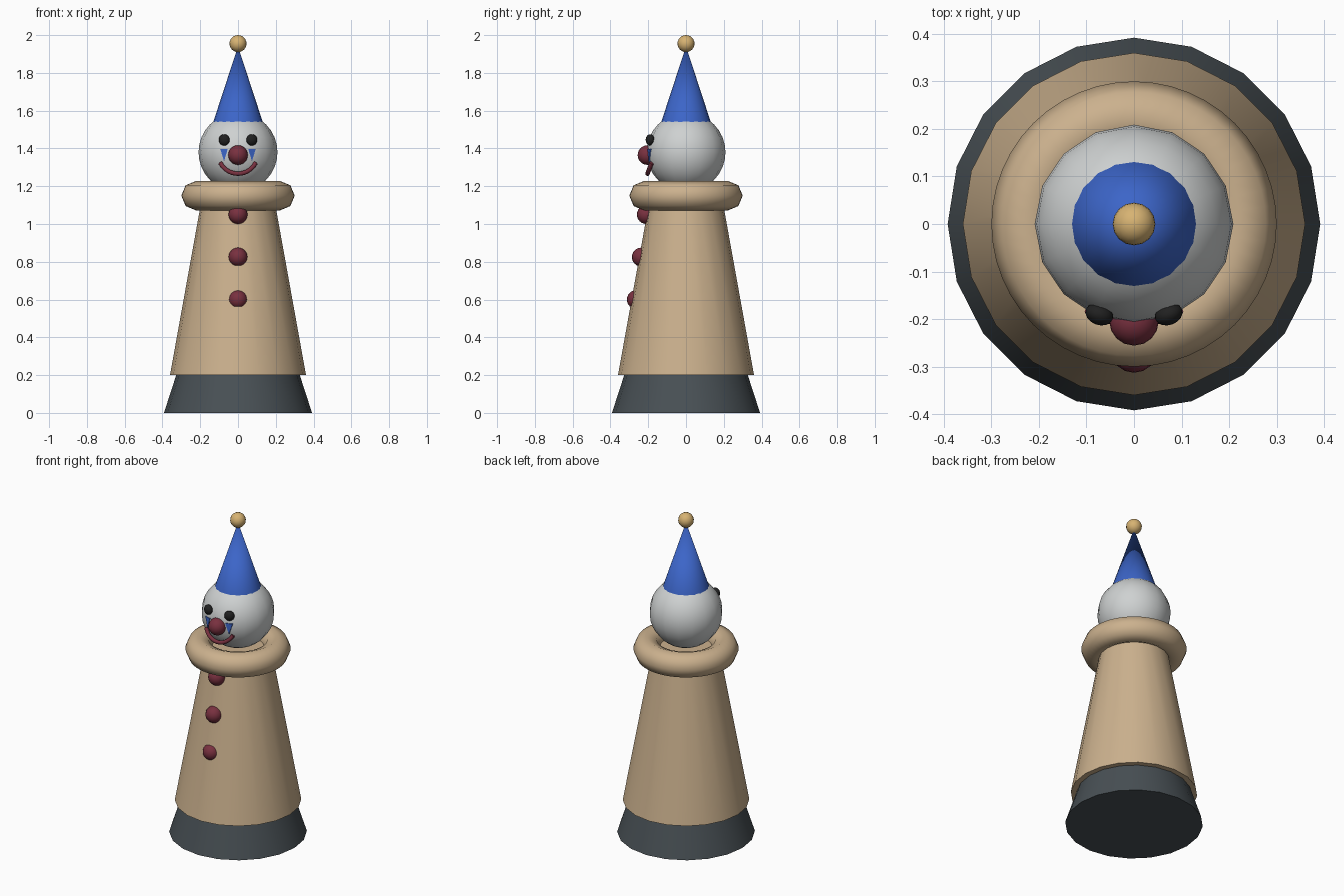
import bpy, math
from mathutils import Vector

old = bpy.data.objects.get("Cube")
if old:
    bpy.data.objects.remove(old, do_unlink=True)


def material(name, rgb):
    m = bpy.data.materials.new(name)
    m.use_nodes = True
    m.diffuse_color = (*rgb, 1)
    m.node_tree.nodes["Principled BSDF"].inputs["Base Color"].default_value = (*rgb, 1)
    return m


TAN = material("tan cloth", (0.60, 0.44, 0.27))
WHITE = material("white face", (0.62, 0.64, 0.64))
BLUE = material("blue", (0.045, 0.13, 0.58))
RED = material("dark red", (0.19, 0.03, 0.05))
GOLD = material("gold", (0.68, 0.45, 0.17))
GREY = material("slate grey", (0.065, 0.08, 0.09))
BLACK = material("black", (0.015, 0.015, 0.015))


def finish(name, mat):
    ob = bpy.context.object
    ob.name = name
    ob.data.materials.append(mat)
    bpy.ops.object.shade_smooth_by_angle(angle=math.radians(50))
    return ob


def frustum(name, mat, r1, r2, z1, z2):
    bpy.ops.mesh.primitive_cone_add(vertices=20, radius1=r1, radius2=r2,
                                    depth=z2 - z1, location=(0, 0, (z1 + z2) / 2))
    return finish(name, mat)


def ball(name, mat, r, loc, scale=(1, 1, 1), turn=0, segs=16, rings=12):
    bpy.ops.mesh.primitive_uv_sphere_add(segments=segs, ring_count=rings, radius=r,
                                         location=loc, rotation=(0, 0, turn))
    bpy.context.object.scale = scale
    return finish(name, mat)


# Body, stand and hat
frustum("base", GREY, 0.392, 0.327, 0, 0.2)
frustum("robe", TAN, 0.36, 0.187, 0.2, 1.16)
frustum("hat", BLUE, 0.131, 0, 1.54, 1.94)
ball("hat_bobble", GOLD, 0.045, (0, 0, 1.955))

# Collar ring
bpy.ops.mesh.primitive_torus_add(major_segments=48, minor_segments=8,
                                 major_radius=0.222, minor_radius=0.078,
                                 location=(0, 0, 1.15))
finish("collar", TAN)

# Head and nose
ball("head", WHITE, 0.209, (0, 0, 1.38), segs=16, rings=16)
ball("nose", RED, 0.052, (0, -0.204, 1.365))

# Buttons down the robe
for i in range(3):
    ball(f"button_{i + 1}", RED, 0.05, (0, -0.21 - 0.0265 * i, 1.05 - 0.225 * i))

# Eyes and painted tears
for side, s in (("left", 1), ("right", -1)):
    ball(side + "_eye", BLACK, 0.03, (s * 0.073, -0.19, 1.445),
         scale=(1, 0.75, 1), turn=s * 0.36)
    front = [Vector((s * 0.074 + dx, -0.197 + s * dx * 0.35, z))
             for dx, z in ((-0.02, 1.398), (0.02, 1.398), (0, 1.332))]
    back = [p + Vector((0, 0.009, 0)) for p in front]
    me = bpy.data.meshes.new(side + "_tear")
    me.from_pydata(front + back, [], [(0, 2, 1), (3, 4, 5), (0, 1, 4, 3),
                                      (1, 2, 5, 4), (2, 0, 3, 5)])
    # Consistent outward winding
    me.flip_normals()
    me.materials.append(BLUE)
    bpy.context.collection.objects.link(bpy.data.objects.new(side + "_tear", me))

# Smiling mouth: a round tube along an arc
curve = bpy.data.curves.new("mouth", "CURVE")
curve.dimensions = "3D"
curve.bevel_depth = 0.012
curve.bevel_resolution = 2
curve.use_fill_caps = True
spline = curve.splines.new("POLY")
steps = 14
spline.points.add(steps)
for i, p in enumerate(spline.points):
    a = math.radians(-65 + 130 * i / steps)
    x = 0.103 * math.sin(a)
    drop = math.cos(a) - math.cos(math.radians(65))
    p.co = (x, -0.182 - 0.038 * drop, 1.324 - 0.1 * drop, 1)
mouth = bpy.data.objects.new("mouth", curve)
bpy.context.collection.objects.link(mouth)
curve.materials.append(RED)
